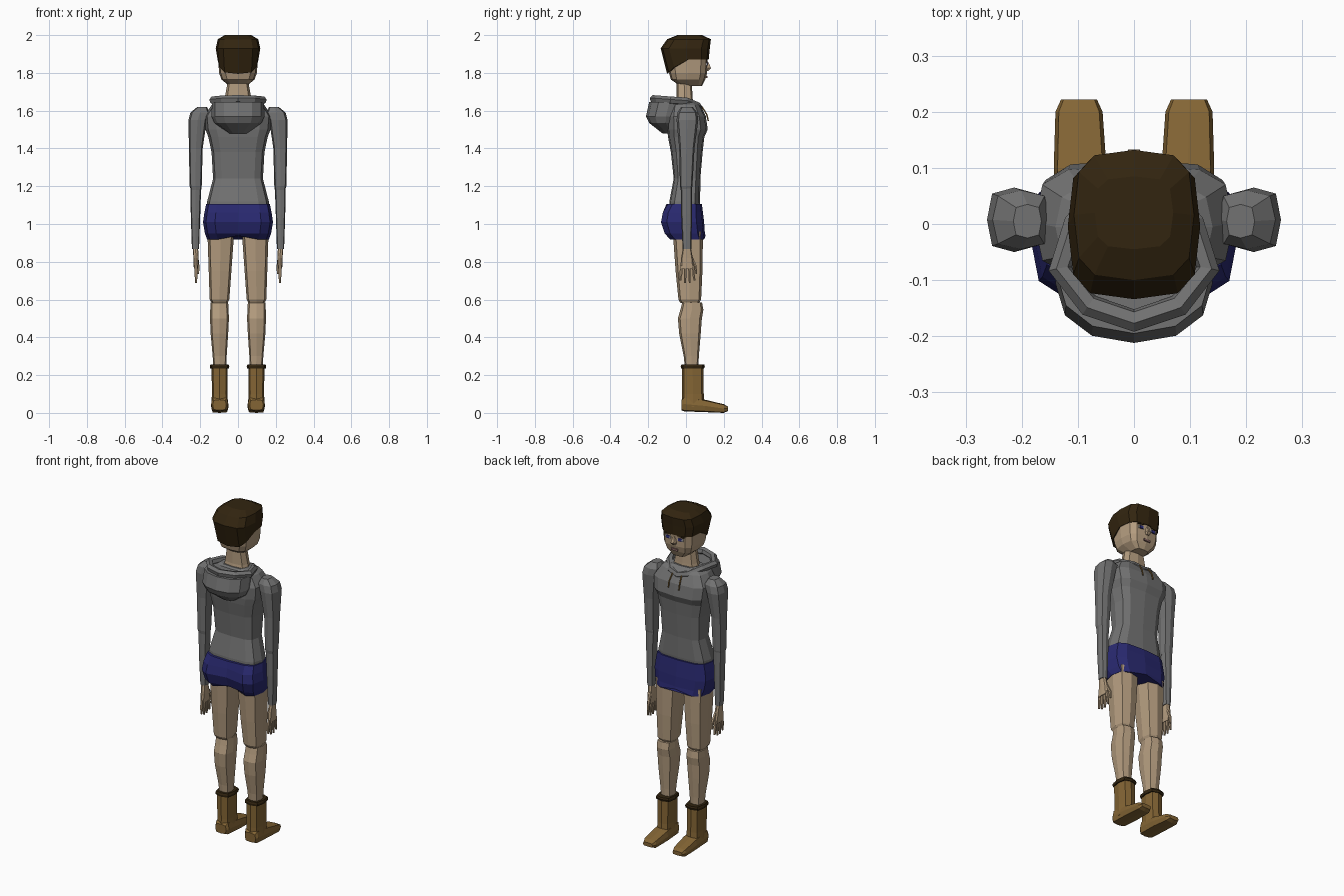
import bpy, bmesh
from math import cos, sin, pi, copysign
from mathutils import Matrix, Vector

if "Cube" in bpy.data.objects:
    bpy.data.objects.remove(bpy.data.objects["Cube"])


def material(name, *rgb):
    m = bpy.data.materials.new(name)
    m.use_nodes = True
    m.diffuse_color = (*rgb, 1)
    m.node_tree.nodes["Principled BSDF"].inputs["Base Color"].default_value = (*rgb, 1)
    return m


SKIN = material("skin", .45, .33, .21)
GREY = material("grey cloth", .17, .17, .17)
NAVY = material("navy cloth", .022, .022, .16)
HAIR = material("dark brown", .032, .018, .005)
BOOT = material("tan leather", .23, .13, .035)
BLUE = material("eye blue", .03, .03, .22)
WHITE = material("eye white", .6, .6, .6)
LIPS = material("lips", .25, .14, .13)


def finish(name, bm, mat, mirror=False):
    bmesh.ops.recalc_face_normals(bm, faces=bm.faces)
    me = bpy.data.meshes.new(name)
    bm.to_mesh(me)
    bm.free()
    me.materials.append(mat)
    ob = bpy.data.objects.new(name, me)
    bpy.context.collection.objects.link(ob)
    if mirror:
        ob.modifiers.new("mirror", "MIRROR")
    return ob


def add_loft(bm, rings, n=8, e=.6, along_y=False, adjust=None):
    """Skin rounded-box rings given as (height, x0, x1, y0, y1)."""
    loops = []
    for h, x0, x1, y0, y1 in rings:
        loop = []
        for i in range(n):
            c, s = cos(2 * pi * i / n), sin(2 * pi * i / n)
            x = (x0 + x1) / 2 + (x1 - x0) / 2 * copysign(abs(c) ** e, c)
            y = (y0 + y1) / 2 + (y1 - y0) / 2 * copysign(abs(s) ** e, s)
            co = Vector((x, h, y) if along_y else (x, y, h))
            loop.append(bm.verts.new(adjust(co) if adjust else co))
        loops.append(loop)
    for a, b in zip(loops, loops[1:]):
        for i in range(n):
            j = (i + 1) % n
            bm.faces.new((a[i], a[j], b[j], b[i]))
    bm.faces.new(loops[0][::-1])
    bm.faces.new(loops[-1])


def loft(name, mat, rings, mirror=False, **kw):
    bm = bmesh.new()
    add_loft(bm, rings, **kw)
    return finish(name, bm, mat, mirror)


def centred(rows):
    """Rows of (height, half width, y0, y1) become symmetric rings."""
    return [(z, -w, w, a, b) for z, w, a, b in rows]


def plate(name, mat, centre, size, mirror=False, turn=0):
    bm = bmesh.new()
    bmesh.ops.create_cube(bm, size=1)
    bm.transform(Matrix.Translation(centre) @ Matrix.Rotation(turn, 4, "Y")
                 @ Matrix.Diagonal((*size, 1)))
    return finish(name, bm, mat, mirror)


def tube(name, mat, points, radius, cyclic=False):
    cu = bpy.data.curves.new(name, "CURVE")
    cu.dimensions = "3D"
    cu.bevel_depth, cu.bevel_resolution = radius, 1
    cu.use_fill_caps = True
    sp = cu.splines.new("POLY")
    sp.points.add(len(points) - 1)
    for p, co in zip(sp.points, points):
        p.co = (*co, 1)
    sp.use_cyclic_u, sp.use_smooth = cyclic, False
    cu.materials.append(mat)
    ob = bpy.data.objects.new(name, cu)
    bpy.context.collection.objects.link(ob)
    return ob


# Head and neck
loft("head", SKIN, centred([
    (1.73, .045, -.03, .085), (1.765, .088, -.08, .102), (1.80, .1, -.09, .112),
    (1.87, .105, -.1, .115), (1.93, .1, -.1, .11)]), n=12)
loft("neck", SKIN, centred([
    (1.62, .085, -.06, .04), (1.67, .07, -.05, .035), (1.76, .053, -.05, .03)]))
loft("nose", SKIN, centred([
    (1.81, .012, .1, .12), (1.825, .016, .1, .134), (1.86, .006, .1, .118)]), n=6)


# Cropped hair with a lower nape and a fringe
def hairline(co):
    if co.z < 1.875:
        co.z += max(-.075, min(0, (co.y + .02) * .95))
    return co


loft("hair", HAIR, centred([
    (1.87, .108, -.1, .12), (1.93, .118, -.134, .126), (1.978, .107, -.1, .132),
    (2.0, .07, -.045, .085)]), n=12, adjust=hairline)

# Face details
plate("eye_whites", WHITE, (.041, .11, 1.846), (.036, .007, .015), True)
plate("irises", BLUE, (.04, .112, 1.846), (.022, .008, .016), True)
plate("eyebrows", HAIR, (.043, .111, 1.866), (.042, .008, .007), True, .1)
plate("mouth", LIPS, (0, .109, 1.778), (.042, .008, .012))

# Hooded top
loft("torso", GREY, centred([
    (1.06, .165, -.09, .07), (1.12, .163, -.088, .075), (1.24, .132, -.065, .076),
    (1.38, .14, -.08, .088), (1.46, .157, -.095, .097), (1.50, .172, -.1, .115),
    (1.57, .178, -.1, .105), (1.63, .14, -.085, .075), (1.655, .09, -.06, .045)]), n=12)
loft("hood_pouch", GREY, centred([
    (1.48, .05, -.125, -.03), (1.535, .125, -.195, -.02), (1.57, .14, -.212, 0),
    (1.645, .138, -.195, .02)]), n=12, e=.9)
half_rim = [(.055, .06, 1.625), (.105, .0, 1.65), (.132, -.08, 1.655), (.08, -.145, 1.66)]
mirrored_rim = [(-x, y, z) for x, y, z in reversed(half_rim)]
tube("hood_rim", GREY, [(0, .07, 1.61)] + half_rim + [(0, -.172, 1.662)] + mirrored_rim,
     .021, True)
for side, s in (("left", 1), ("right", -1)):
    tube(side + "_drawstring", BOOT,
         [(s * .03, .085, 1.62), (s * .035, .11, 1.58), (s * .035, .118, 1.545)], .004)

# Arms
loft("upper_arms", GREY, [
    (1.18, .195, .25, -.028, .03), (1.2, .192, .256, -.032, .034),
    (1.4, .187, .26, -.036, .045), (1.55, .165, .262, -.05, .065),
    (1.59, .15, .252, -.045, .06), (1.62, .165, .215, -.025, .035)], True)
loft("forearms", GREY, [
    (.868, .206, .244, -.018, .028), (1.05, .2, .25, -.026, .032),
    (1.195, .195, .252, -.028, .032)], True)

# Hands: palm, four fingers and a thumb
bm = bmesh.new()
add_loft(bm, [(.765, .212, .234, -.03, .042), (.82, .208, .236, -.026, .036),
              (.885, .212, .24, -.014, .024)])
for i in range(4):
    y = -.024 + .02 * i
    tip = .70 - (.012 if i in (1, 2) else 0)
    drift = (i - 1.2) * .005
    add_loft(bm, [(tip, .217, .227, y + drift - .005, y + drift + .005),
                  (.735, .214, .23, y + drift / 2 - .008, y + drift / 2 + .008),
                  (.78, .214, .231, y - .008, y + .008)], n=6)
add_loft(bm, [(.735, .206, .218, .05, .06), (.775, .204, .22, .042, .058),
              (.83, .21, .226, .015, .035)], n=6)
finish("hands", bm, SKIN, True)


# Shorts with a crease at the back and a notch between the legs
def crease(co):
    if abs(co.x) < .01:
        if co.y < 0 and co.z < 1.08:
            co.y += .03
        if co.z < .93:
            co.z += .02
    return co


loft("shorts", NAVY, centred([
    (.918, .163, -.092, .104), (.95, .175, -.122, .1), (1.01, .185, -.142, .096),
    (1.06, .178, -.132, .09), (1.105, .169, -.104, .084)]), n=12, adjust=crease)

# Legs
loft("thighs", SKIN, [
    (.583, .055, .14, -.03, .07), (.6, .046, .15, -.04, .08),
    (.75, .035, .155, -.055, .087), (.96, .02, .162, -.07, .09)], True)
loft("shins", SKIN, [
    (.23, .062, .13, -.005, .065), (.3, .06, .134, -.012, .068),
    (.42, .052, .145, -.036, .078), (.5, .048, .148, -.043, .084),
    (.545, .05, .147, -.03, .092), (.585, .052, .146, -.02, .085)], True)

# Boots
loft("boot_shafts", BOOT, [
    (.03, .052, .142, -.022, .1), (.1, .056, .138, -.02, .094),
    (.24, .055, .14, -.022, .092)], True)
loft("boot_cuffs", HAIR, [
    (.235, .048, .147, -.026, .096), (.247, .046, .149, -.028, .1),
    (.257, .05, .145, -.024, .096)], True)
loft("boot_feet", BOOT, [
    (-.024, .062, .134, .014, .07), (-.01, .052, .142, .008, .085),
    (.1, .049, .143, .004, .07), (.2, .056, .14, 0, .046),
    (.222, .066, .13, .01, .034)], True, along_y=True, e=.45)
